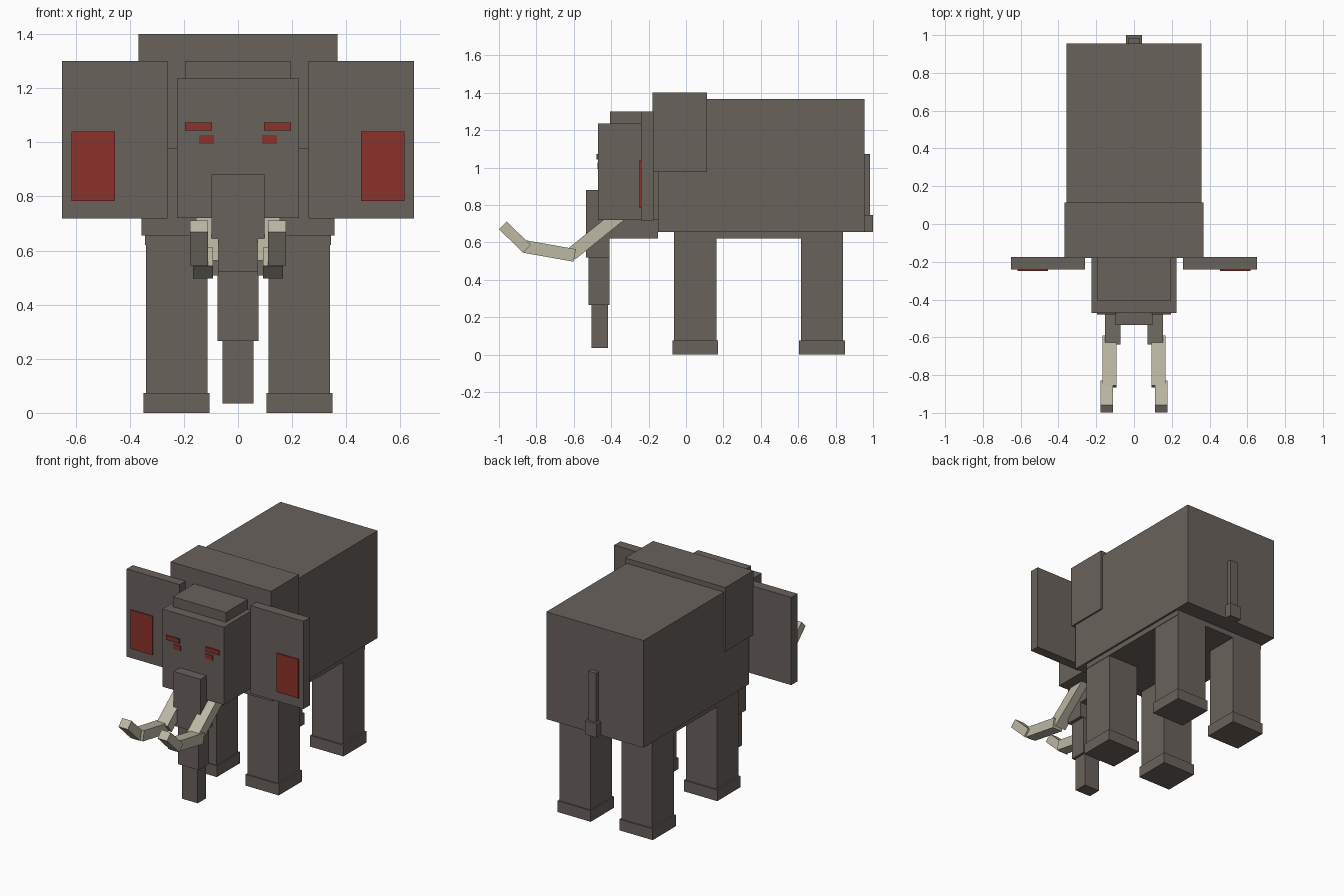
import bpy
import math
from mathutils import Matrix, Vector

cube = bpy.data.objects.get("Cube")
if cube:
    bpy.data.objects.remove(cube, do_unlink=True)


def material(name, rgb):
    mat = bpy.data.materials.new(name)
    mat.use_nodes = True
    mat.diffuse_color = (*rgb, 1)
    mat.node_tree.nodes["Principled BSDF"].inputs["Base Color"].default_value = (*rgb, 1)
    return mat


HIDE = material("grey brown hide", (0.144, 0.122, 0.107))
RED = material("dark red", (0.263, 0.032, 0.024))
IVORY = material("ivory", (0.503, 0.479, 0.376))


def block(name, size, matrix, mat):
    """Box of the given size placed by a matrix."""
    bpy.ops.mesh.primitive_cube_add(size=1)
    obj = bpy.context.object
    obj.name = obj.data.name = name
    obj.data.transform(matrix @ Matrix.Diagonal((*size, 1)))
    obj.data.materials.append(mat)
    return obj


def box(name, xs, ys, zs, mat=HIDE):
    """Upright box between pairs of limits."""
    spans = (xs, ys, zs)
    size = [b - a for a, b in spans]
    centre = Vector([(a + b) / 2 for a, b in spans])
    return block(name, size, Matrix.Translation(centre), mat)


def middle(name, half, ys, zs):
    return box(name, (-half, half), ys, zs)


def pair(name, xs, ys, zs, mat=HIDE):
    """The same box on the left (+x) and right (-x)."""
    box("left_" + name, xs, ys, zs, mat)
    box("right_" + name, (-xs[1], -xs[0]), ys, zs, mat)


# Torso
middle("body", 0.357, (-0.15, 0.955), (0.655, 1.367))
middle("shoulder_hump", 0.368, (-0.18, 0.113), (0.975, 1.4))
middle("belly", 0.343, (-0.06, 0.84), (0.62, 0.66))

# Head
middle("head", 0.226, (-0.47, -0.15), (0.72, 1.235))
middle("crown", 0.195, (-0.405, -0.17), (1.22, 1.3))
middle("jaw", 0.1, (-0.41, -0.15), (0.62, 0.73))

# Trunk, narrowing downwards
middle("upper_trunk", 0.098, (-0.535, -0.408), (0.52, 0.88))
middle("middle_trunk", 0.075, (-0.52, -0.41), (0.265, 0.525))
middle("trunk_tip", 0.058, (-0.505, -0.416), (0.035, 0.27))

# Ears, brows and eyes
pair("ear", (0.26, 0.65), (-0.24, -0.175), (0.718, 1.3))
pair("inner_ear", (0.455, 0.616), (-0.248, -0.239), (0.783, 1.04), RED)
pair("brow", (0.096, 0.195), (-0.479, -0.47), (1.043, 1.073), RED)
pair("eye", (0.089, 0.145), (-0.474, -0.469), (0.993, 1.026), RED)

# Legs and feet
for place, y in (("front", 0.05), ("rear", 0.727)):
    pair(place + "_leg", (0.113, 0.34), (y - 0.113, y + 0.113), (0.07, 0.66))
    pair(place + "_foot", (0.105, 0.35), (y - 0.122, y + 0.122), (0, 0.074))

# Tail
middle("tail", 0.028, (0.95, 0.985), (0.74, 1.073))
middle("tail_tuft", 0.043, (0.95, 1.0), (0.655, 0.747))


# Tusks: three tilted segments, each running from one (y, z) point to the next
def tusk_segment(name, x, width, thick, start, end):
    dy, dz = end[0] - start[0], end[1] - start[1]
    turn = Matrix.Rotation(math.atan2(dz, dy), 4, "X")
    for side, sign in (("left_", 1), ("right_", -1)):
        centre = Vector((sign * x, (start[0] + end[0]) / 2, (start[1] + end[1]) / 2))
        block(side + name, (width, math.hypot(dy, dz), thick),
              Matrix.Translation(centre) @ turn, IVORY)


tusk_segment("tusk_base", 0.113, 0.083, 0.07, (-0.33, 0.765), (-0.615, 0.535))
tusk_segment("tusk_middle", 0.129, 0.075, 0.068, (-0.595, 0.53), (-0.86, 0.577))
tusk_segment("tusk_tip", 0.144, 0.068, 0.058, (-0.85, 0.565), (-0.979, 0.69))
